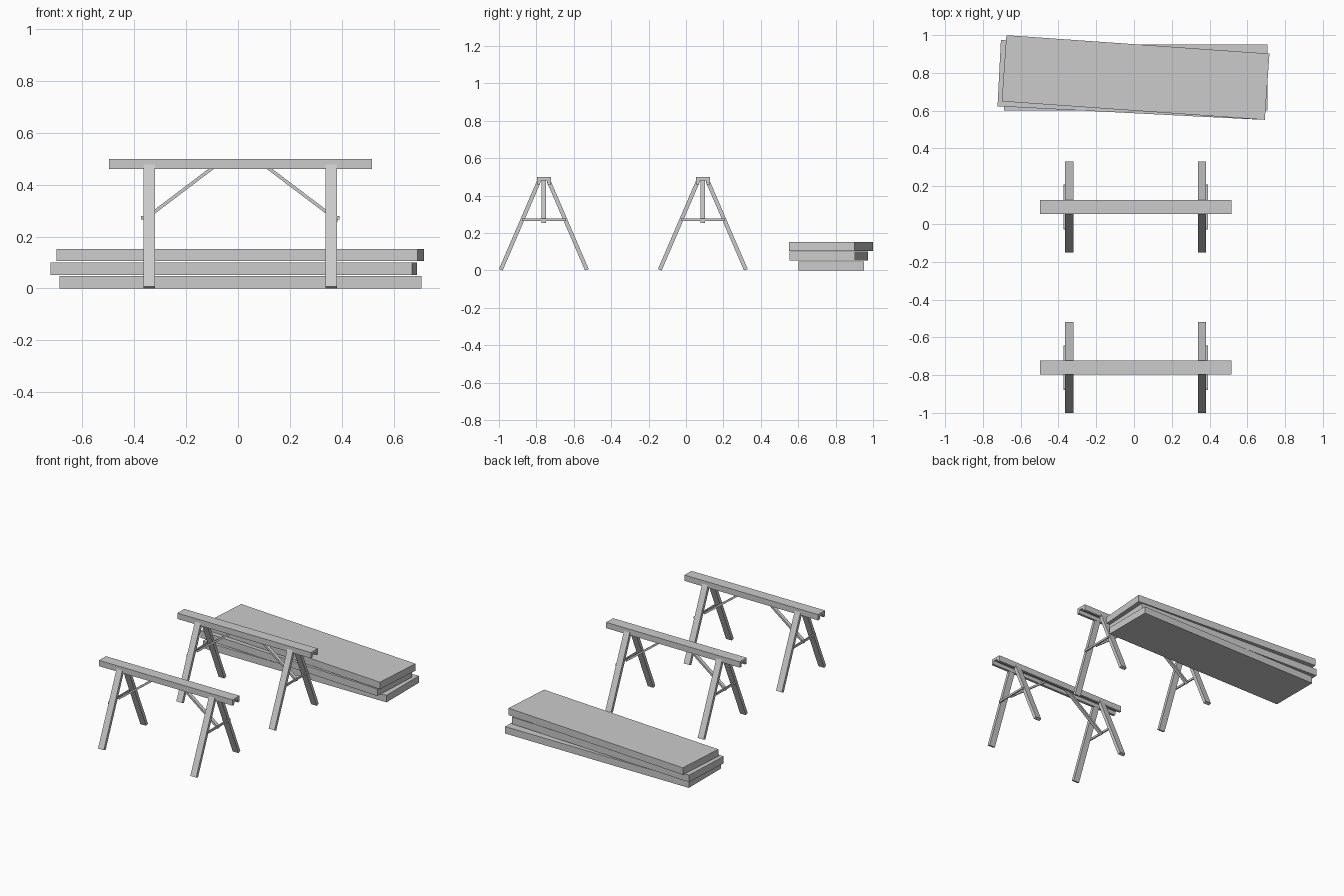
import bpy, bmesh
from mathutils import Vector, Matrix

if "Cube" in bpy.data.objects:
    bpy.data.objects.remove(bpy.data.objects["Cube"])

CX = 0.009  # shared centre line of both trestles


def prism(name, pts, a, b, axis):
    """Extrude a closed 2D profile from a to b along x (pts = y,z) or y (pts = x,z)."""
    def place(p, t):
        return (t, p[0], p[1]) if axis == 'x' else (p[0], t, p[1])
    bm = bmesh.new()
    face = bm.faces.new([bm.verts.new(place(p, a)) for p in pts])
    ext = bmesh.ops.extrude_face_region(bm, geom=[face])
    move = Vector(place((0, 0), b - a))
    verts = [v for v in ext['geom'] if isinstance(v, bmesh.types.BMVert)]
    bmesh.ops.translate(bm, verts=verts, vec=move)
    bmesh.ops.recalc_face_normals(bm, faces=bm.faces[:])
    me = bpy.data.meshes.new(name)
    bm.to_mesh(me)
    bm.free()
    ob = bpy.data.objects.new(name, me)
    bpy.context.collection.objects.link(ob)
    return ob


def box(name, size, loc, rot=0.0):
    bm = bmesh.new()
    bmesh.ops.create_cube(bm, size=1, matrix=Matrix.Diagonal((*size, 1)))
    me = bpy.data.meshes.new(name)
    bm.to_mesh(me)
    bm.free()
    ob = bpy.data.objects.new(name, me)
    bpy.context.collection.objects.link(ob)
    ob.location = loc
    ob.rotation_euler.z = rot
    return ob


def trestle(n, cy):
    # Top rail: inverted channel
    half = [(0.0375, 0.5), (0.0375, 0.46), (0.021, 0.46), (0.015, 0.482)]
    rail = half + [(-y, z) for y, z in reversed(half)]
    prism(f"top_rail_{n}", [(cy + y, z) for y, z in rail], -0.498, 0.517, 'x')

    # Leg profile, square cut at the foot
    leg = [(0.24, 0.0075), (0.22, 0.0), (0.0175, 0.4705), (0.0375, 0.478)]
    # Diagonal brace profile, from cross bar up into the rail
    brace = [(-0.374, 0.271), (-0.374, 0.255), (-0.074, 0.482), (-0.095, 0.482)]
    for sx in (-1, 1):
        side = "left" if sx < 0 else "right"
        x = CX + sx * 0.351
        for sy in (-1, 1):
            end = "front" if sy < 0 else "back"
            prism(f"{end}_{side}_leg_{n}", [(cy + sy * y, z) for y, z in leg],
                  x - 0.022, x + 0.022, 'x')
        # Cross bar on the outer face of the legs
        box(f"{side}_cross_bar_{n}", (0.009, 0.236, 0.014),
            (CX + sx * 0.3775, cy, 0.272))
        prism(f"{side}_brace_{n}", [(CX - sx * px, pz) for px, pz in brace] if sx > 0
              else [(CX + px, pz) for px, pz in brace],
              cy - 0.0125, cy + 0.0125, 'y')


trestle(1, -0.76)
trestle(2, 0.09)

# Stack of loose boards
plank = (1.396, 0.351, 0.048)
box("bottom_plank", plank, (0.01, 0.776, 0.024))
box("middle_plank", plank, (-0.0165, 0.763, 0.0765), -0.051)
box("top_plank", plank, (0.0085, 0.7755, 0.129), -0.07)
